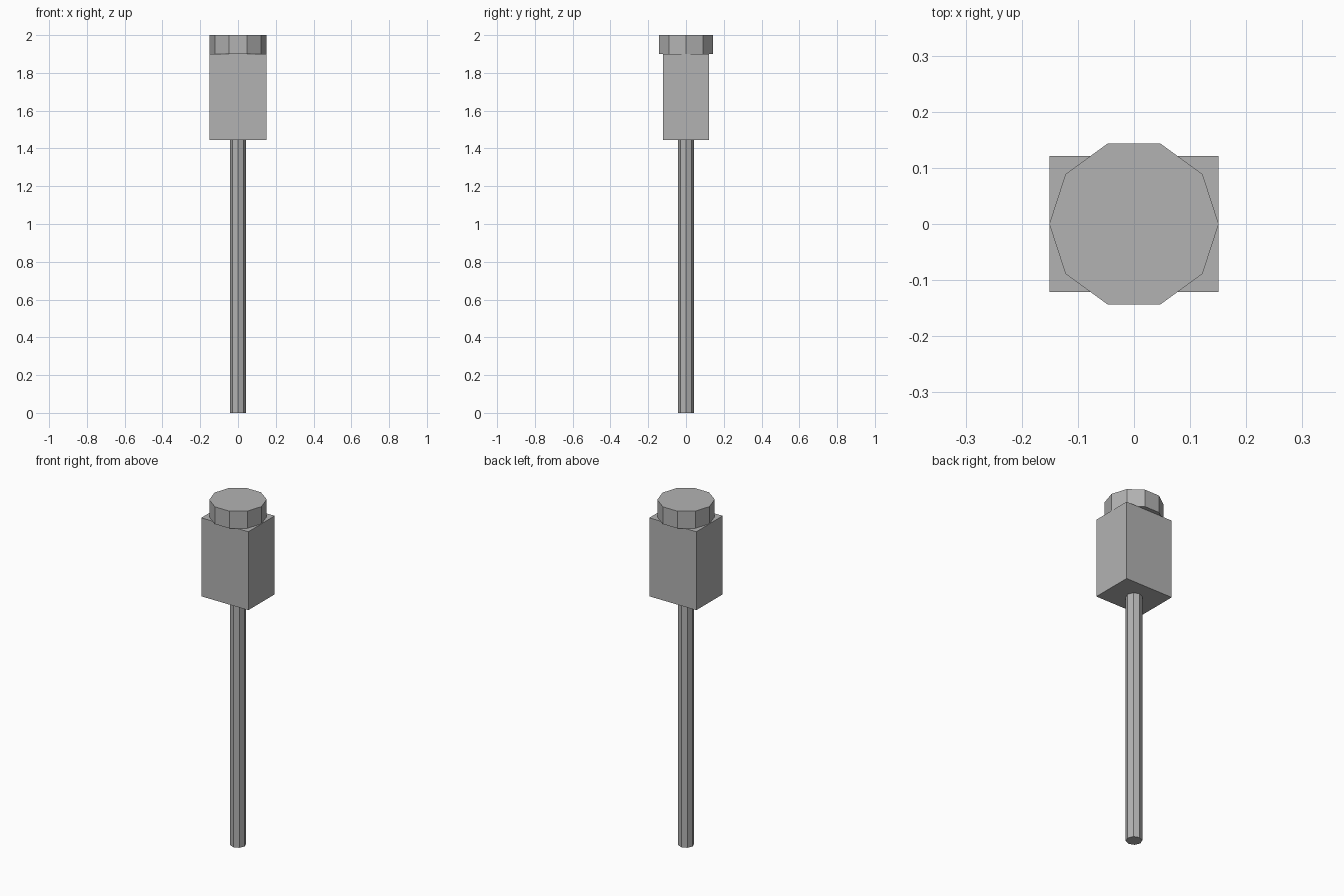
import bpy, math

if "Cube" in bpy.data.objects:
    bpy.data.objects.remove(bpy.data.objects["Cube"])

grey = bpy.data.materials.new("grey")
grey.diffuse_color = (0.45, 0.45, 0.45, 1)
grey.use_nodes = True
grey.node_tree.nodes["Principled BSDF"].inputs["Base Color"].default_value = grey.diffuse_color


def prism(name, sides, radius, z0, z1, turn=0.0):
    bpy.ops.mesh.primitive_cylinder_add(
        vertices=sides, radius=radius, depth=z1 - z0,
        location=(0, 0, (z0 + z1) / 2), rotation=(0, 0, turn))
    ob = bpy.context.object
    ob.name = name
    ob.data.materials.append(grey)


# Eight-sided pole
prism("pole", 8, 0.043, 0.0, 1.445)

# Rectangular housing
bpy.ops.mesh.primitive_cube_add(size=1, location=(0, 0, 1.6725))
housing = bpy.context.object
housing.name = "housing"
housing.scale = (0.302, 0.242, 0.455)
housing.data.materials.append(grey)

# Ten-sided cap with corners on the x axis
prism("cap", 10, 0.151, 1.90, 2.0, math.pi / 2)
